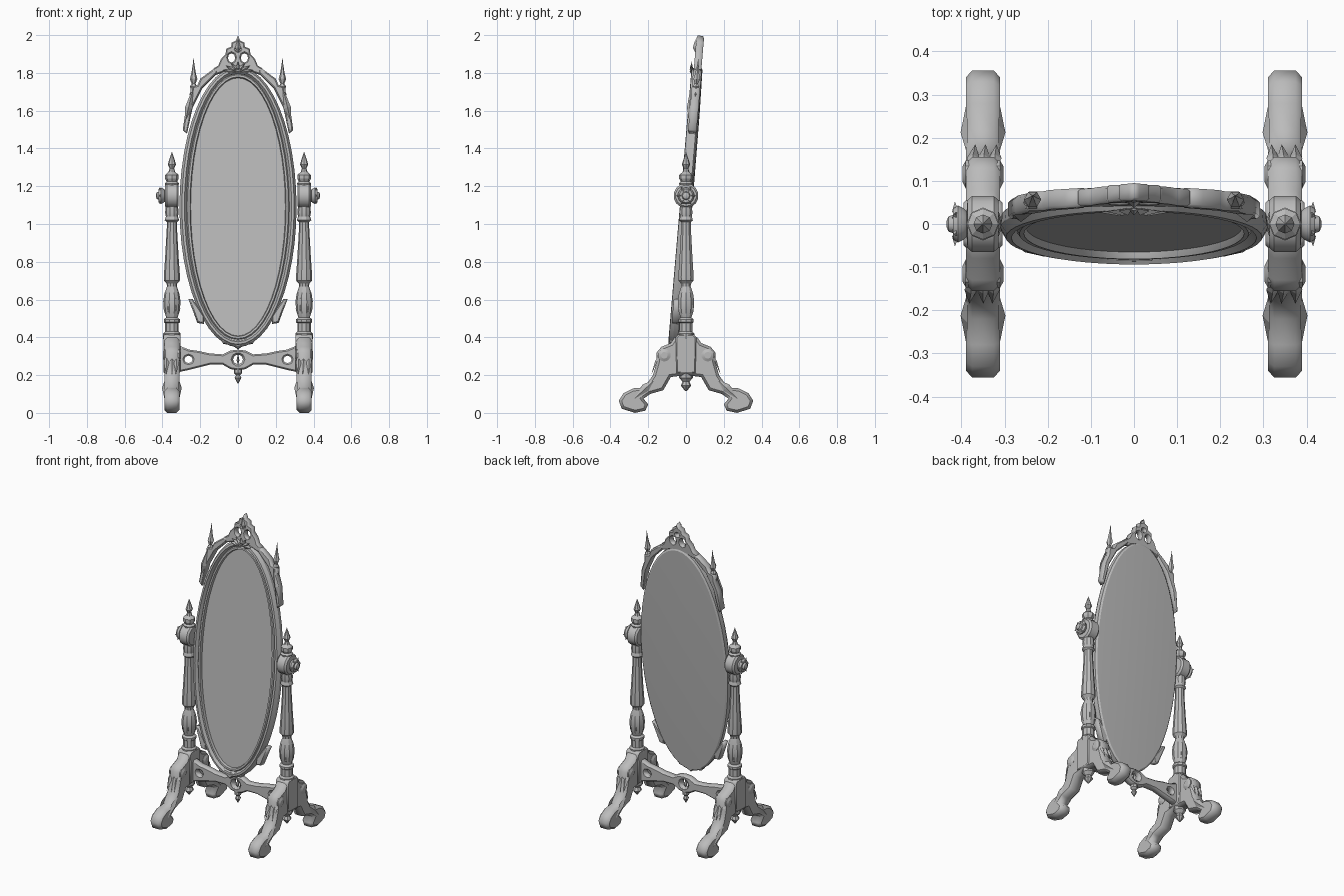
import bpy, bmesh, math, random
from mathutils import Matrix, Vector

random.seed(4)
cube = bpy.data.objects.get("Cube")
if cube:
    bpy.data.objects.remove(cube, do_unlink=True)

grey = bpy.data.materials.new("plain grey")
grey.use_nodes = True
grey.diffuse_color = (0.5, 0.5, 0.5, 1)
grey.node_tree.nodes["Principled BSDF"].inputs["Base Color"].default_value = (0.5, 0.5, 0.5, 1)

UPRIGHT = Matrix.Rotation(math.pi / 2, 4, 'X')
SIDEWAYS = Matrix(((0, 0, 1, 0), (1, 0, 0, 0), (0, 1, 0, 0), (0, 0, 0, 1)))
PIVOT = Matrix.Translation((0, 0, 1.1))
TILT = PIVOT @ Matrix.Rotation(-0.085, 4, 'X') @ PIVOT.inverted()


def finish(name, bm, matrix=Matrix(), smooth=0):
    bmesh.ops.remove_doubles(bm, verts=bm.verts, dist=0.0005)
    bmesh.ops.transform(bm, matrix=matrix, verts=bm.verts)
    bmesh.ops.recalc_face_normals(bm, faces=bm.faces)
    mesh = bpy.data.meshes.new(name)
    bm.to_mesh(mesh)
    bm.free()
    mesh.materials.clear()
    mesh.materials.append(grey)
    obj = bpy.data.objects.new(name, mesh)
    bpy.context.collection.objects.link(obj)
    if smooth:
        bpy.ops.object.select_all(action='DESELECT')
        obj.select_set(True)
        bpy.context.view_layer.objects.active = obj
        bpy.ops.object.shade_smooth_by_angle(angle=math.radians(smooth))
    return obj


def loft(name, rings, matrix=Matrix(), closed=False, sides=48, smooth=35):
    """Skin a list of ellipses (half width, half depth, height)."""
    bm = bmesh.new()
    rows = []
    for a, b, h in rings:
        rows.append([bm.verts.new((a * math.cos(i * math.tau / sides),
                                   b * math.sin(i * math.tau / sides), h))
                     for i in range(sides)])
    pairs = list(zip(rows, rows[1:] + rows[:1])) if closed else zip(rows, rows[1:])
    for low, high in pairs:
        for i in range(sides):
            j = (i + 1) % sides
            bm.faces.new((low[i], low[j], high[j], high[i]))
    return finish(name, bm, matrix, smooth)


def turned(name, profile, matrix, sides=10, smooth=25):
    ends = [(0, profile[0][1])] + profile + [(0, profile[-1][1])]
    return loft(name, [(r, r, z) for r, z in ends], matrix, sides=sides, smooth=smooth)


def plate(name, outline, depth, matrix, holes=(), bevel=0.008):
    """Cut a flat board from an outline, with round holes (u, v, radius u, radius v)."""
    curve = bpy.data.curves.new(name, 'CURVE')
    curve.dimensions, curve.fill_mode = '2D', 'BOTH'
    curve.extrude, curve.bevel_depth = depth / 2 - bevel, bevel
    curve.bevel_resolution, curve.offset = 0, -bevel
    loops = [outline]
    for u, v, ru, rv in holes:
        loops.append([(u + ru * math.cos(k * math.tau / 8), v + rv * math.sin(k * math.tau / 8))
                      for k in range(8)])
    for loop in loops:
        spline = curve.splines.new('POLY')
        spline.points.add(len(loop) - 1)
        spline.use_cyclic_u = True
        for point, (u, v) in zip(spline.points, loop):
            point.co = (u, v, 0, 1)
    temp = bpy.data.objects.new(name + "_curve", curve)
    mesh = bpy.data.meshes.new_from_object(temp)
    bm = bmesh.new()
    bm.from_mesh(mesh)
    bpy.data.objects.remove(temp)
    bpy.data.meshes.remove(mesh)
    return finish(name, bm, matrix)


def both(half):
    return half + [(-u, v) for u, v in reversed(half) if u > 0]


def leaf(name, base, tip, width, normal, matrix=Matrix()):
    """A small folded carved leaf."""
    base, tip, normal = Vector(base), Vector(tip), Vector(normal)
    side = (tip - base).cross(normal).normalized() * width
    mid = base.lerp(tip, 0.4)
    bm = bmesh.new()
    b, l, r, t, c = [bm.verts.new(p) for p in
                     (base, mid + side, mid - side, tip, mid + normal * 0.016)]
    for face in ((b, l, c), (l, t, c), (t, r, c), (r, b, c), (b, r, t, l)):
        bm.faces.new(face)
    return finish(name, bm, matrix)


# Oval mirror: moulded frame, glass and domed back
oval = TILT @ PIVOT @ Matrix.Translation((0, 0, -0.01)) @ UPRIGHT
section = [(0, 0.004), (0.005, 0.022), (0.016, 0.022), (0.022, 0.014), (0.034, 0.032),
           (0.047, 0.030), (0.06, 0.008), (0.058, -0.018), (0.045, -0.026), (0, -0.022)]
loft("mirror_frame", [(0.25 + t, 0.685 + t, h) for t, h in section], oval, closed=True, smooth=20)
loft("mirror_glass", [(0.253, 0.688, 0.006), (0, 0, 0.006)], oval)
loft("mirror_back", [(0.297, 0.732, -0.026), (0.2, 0.5, -0.031), (0, 0, -0.034)], oval)

# Crest with pierced scrollwork
front = TILT @ UPRIGHT
crest = [(0, 2.0), (0.012, 1.972), (0.035, 1.962), (0.036, 1.94), (0.062, 1.93), (0.066, 1.90),
         (0.09, 1.875), (0.105, 1.84), (0.13, 1.825), (0.125, 1.79), (0.06, 1.812), (0, 1.818)]
plate("crest", both(crest), 0.04, front, [(0.034, 1.882, 0.02, 0.026), (-0.034, 1.882, 0.02, 0.026),
                                          (0, 1.927, 0.014, 0.012)], 0.006)
for k in range(7):
    a = math.radians(-75 + 25 * k)
    leaf("crest_leaf", (0, -0.02, 1.80), (0.085 * math.sin(a), -0.034, 1.80 + 0.06 * math.cos(a)),
         0.014, (0, -1, 0), TILT)
leaf("crest_top_leaf", (0, -0.015, 1.90), (0, -0.024, 1.985), 0.015, (0, -1, 0), TILT)

# Carved apron under the oval
apron = [(0, 0.335), (0.03, 0.355), (0.08, 0.365), (0.09, 0.40), (0, 0.385)]
plate("frame_apron", both(apron), 0.05, front)

shoulder = [(0.11, 1.835), (0.16, 1.80), (0.20, 1.77), (0.215, 1.735), (0.25, 1.725), (0.252, 1.68),
            (0.275, 1.62), (0.292, 1.50), (0.27, 1.48), (0.24, 1.62), (0.19, 1.72), (0.11, 1.80)]
lower = [(0.18, 0.47), (0.215, 0.475), (0.235, 0.53), (0.262, 0.60), (0.24, 0.60), (0.18, 0.51)]
spike = [(0.014, 1.66), (0.022, 1.69), (0.012, 1.71), (0.02, 1.73), (0.01, 1.745), (0.02, 1.77),
         (0.012, 1.80), (0.004, 1.85), (0.001, 1.88)]

# Turned post, finial and side hub profiles
post = [(0.046, 0.39), (0.046, 0.42), (0.036, 0.43), (0.036, 0.475), (0.043, 0.48), (0.043, 0.495),
        (0.030, 0.505), (0.042, 0.54), (0.046, 0.59), (0.040, 0.63), (0.026, 0.67), (0.028, 0.685),
        (0.042, 0.70), (0.043, 0.72), (0.036, 0.82), (0.027, 0.98), (0.027, 1.01), (0.038, 1.02),
        (0.032, 1.04), (0.036, 1.06), (0.032, 1.10)]
finial = [(0.03, 1.19), (0.038, 1.215), (0.028, 1.225), (0.036, 1.24), (0.036, 1.26), (0.018, 1.275),
          (0.012, 1.295), (0.022, 1.315), (0.016, 1.335), (0.001, 1.38)]
hub = [(0.056, -0.036), (0.066, -0.026), (0.066, 0.026), (0.056, 0.036), (0.03, 0.038),
       (0.038, 0.046), (0.044, 0.058), (0.036, 0.07), (0.022, 0.068), (0.018, 0.08), (0.008, 0.084)]

# Trestle foot outline
foot = [(0, 0.40), (0.06, 0.40), (0.08, 0.37), (0.13, 0.35), (0.155, 0.32), (0.155, 0.27), (0.175, 0.20),
        (0.22, 0.135), (0.28, 0.13), (0.33, 0.105), (0.356, 0.065), (0.34, 0.022), (0.27, 0),
        (0.215, 0.012), (0.20, 0.045), (0.225, 0.075), (0.19, 0.10), (0.12, 0.12), (0.08, 0.19), (0, 0.20)]

for s, side in ((1, "left"), (-1, "right")):
    flip = [(s * u, v) for u, v in shoulder]
    plate(side + "_shoulder_carving", flip, 0.045, front, bevel=0.007)
    plate(side + "_lower_carving", [(s * u, v) for u, v in lower], 0.045, front, bevel=0.006)
    turned(side + "_frame_finial", spike, TILT @ Matrix.Translation((s * 0.235, 0, 0)), 6, 0)
    leaf(side + "_shoulder_leaf", (s * 0.28, -0.02, 1.54), (s * 0.235, -0.028, 1.73), 0.018, (0, -1, 0), TILT)

    place = Matrix.Translation((s * 0.35, 0, 0))
    turned(side + "_post", post, place)
    turned(side + "_post_finial", finial, place, 8)
    axle = Matrix.Translation((s * 0.35, 0, 1.15)) @ Matrix.Rotation(s * math.pi / 2, 4, 'Y')
    turned(side + "_pivot_hub", hub, axle, 14, 30)
    plate(side + "_foot", both(foot), 0.078, place @ SIDEWAYS, bevel=0.014)
    block = [(0.05, 0.21), (0.055, 0.40), (0.04, 0.415)]
    plate(side + "_foot_block", both(block), 0.09, place @ SIDEWAYS, bevel=0.006)
    drop = [(0.004, 0.115), (0.028, 0.145), (0.018, 0.165), (0.036, 0.185), (0.036, 0.21)]
    turned(side + "_foot_drop", drop, place, 8, 0)

    # Hub petals
    for k in range(6):
        a = k * math.tau / 6
        y, z = math.cos(a), math.sin(a)
        leaf(side + "_rosette_petal", (s * 0.40, 0.012 * y, 1.15 + 0.012 * z),
             (s * 0.415, 0.052 * y, 1.15 + 0.052 * z), 0.016, (s, 0, 0))

    # Leaves on the feet and scrolls on the knees
    for f in (1, -1):
        scroll = Matrix.Translation((s * 0.35, f * 0.115, 0.305)) @ Matrix.Rotation(math.pi / 2, 4, 'Y')
        turned(side + "_knee_scroll", [(0.018, -0.048), (0.034, -0.04), (0.034, 0.04), (0.018, 0.048)], scroll)
        for e in (1, -1):
            x = s * 0.35 + e * 0.036
            leaf(side + "_toe_leaf", (x, f * 0.16, 0.18), (x, f * 0.29, 0.06), 0.025, (e, 0, 0))
        for k in range(3):
            x = s * 0.35 + (k - 1) * 0.026
            leaf(side + "_ankle_leaf", (x, f * 0.13, 0.32), (x + random.uniform(-0.01, 0.01), f * 0.185, 0.20),
                 0.015, (0, f * 0.6, 0.4))

    # Leaves wrapping the vase of the post
    for k in range(6):
        a = k * math.tau / 6
        out = Vector((math.cos(a), math.sin(a), 0))
        centre = Vector((s * 0.35, 0, 0))
        leaf(side + "_vase_leaf", centre + out * 0.03 + Vector((0, 0, 0.51)),
             centre + out * 0.042 + Vector((0, 0, 0.61)), 0.013, out * 0.6)

# Pierced stretcher with a hanging drop
rail = [(0, 0.335), (0.04, 0.33), (0.08, 0.31), (0.15, 0.315), (0.21, 0.328), (0.26, 0.335), (0.32, 0.36),
        (0.32, 0.215), (0.27, 0.225), (0.21, 0.24), (0.15, 0.255), (0.08, 0.255), (0.04, 0.232), (0, 0.225)]
plate("stretcher", both(rail), 0.045, UPRIGHT,
      [(0, 0.283, 0.028, 0.026), (0.262, 0.283, 0.022, 0.02), (-0.262, 0.283, 0.022, 0.02)])
loft("stretcher_ring", [(0.026, 0.026, 0.012), (0.036, 0.036, 0.026), (0.036, 0.036, -0.026),
                        (0.026, 0.026, -0.012)],
     Matrix.Translation((0, 0, 0.283)) @ UPRIGHT, closed=True, sides=10)
turned("stretcher_drop", [(0.002, 0.155), (0.018, 0.185), (0.01, 0.2), (0.022, 0.212), (0.022, 0.235)],
       Matrix(), 8, 0)
for e in (1, -1):
    leaf("stretcher_cross", (0, 0.004 * e, 0.255), (0, 0.004 * e, 0.312), 0.008, (0, e, 0))
